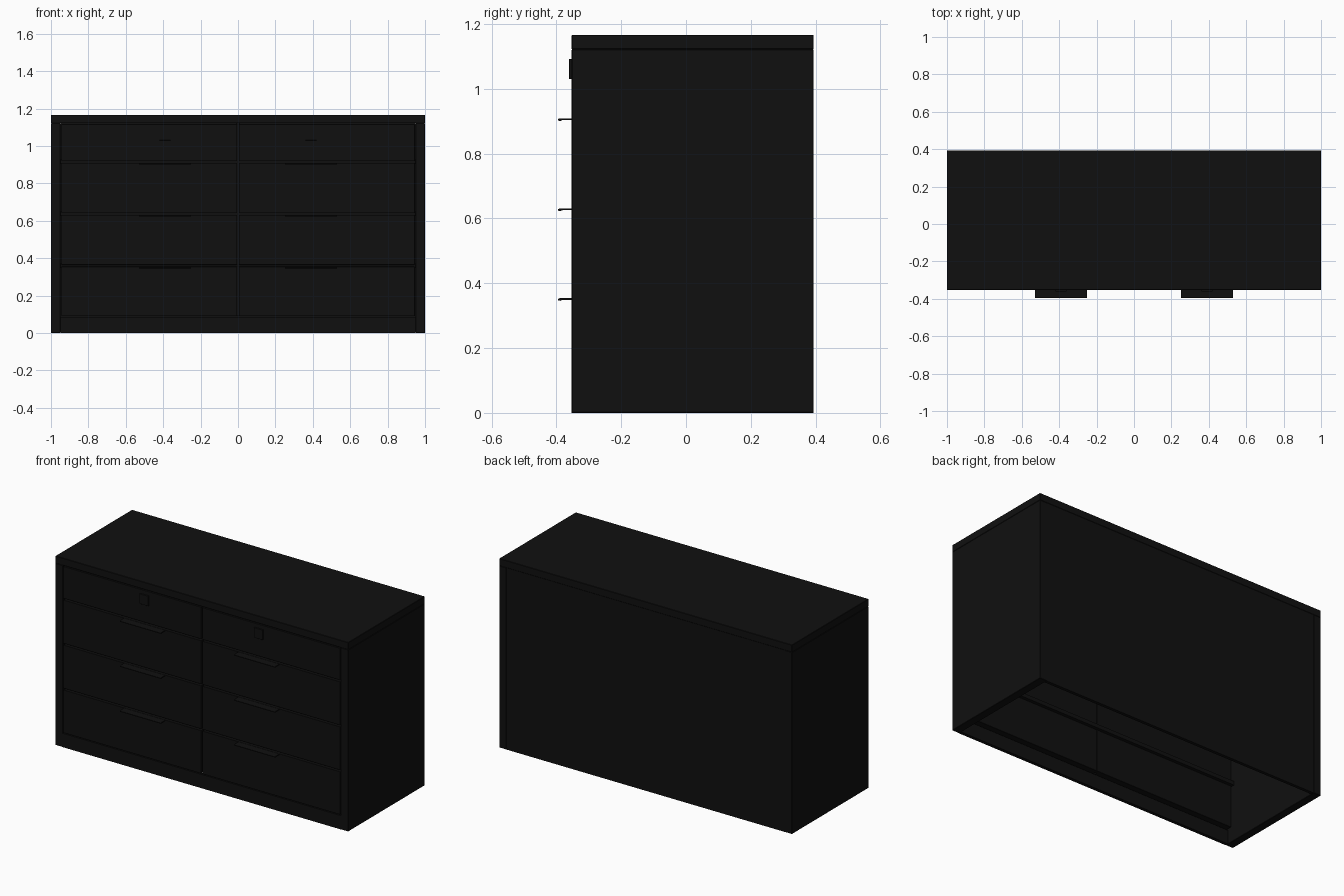
import bpy, bmesh

if "Cube" in bpy.data.objects:
    bpy.data.objects.remove(bpy.data.objects["Cube"])

# one near-black paint
black = bpy.data.materials.new("matte black")
black.diffuse_color = (0.005, 0.005, 0.005, 1)
black.use_nodes = True
black.node_tree.nodes["Principled BSDF"].inputs["Base Color"].default_value = black.diffuse_color


def finish(name, bm):
    mesh = bpy.data.meshes.new(name)
    bm.to_mesh(mesh)
    bm.free()
    mesh.materials.append(black)
    ob = bpy.data.objects.new(name, mesh)
    bpy.context.collection.objects.link(ob)
    return ob


def box(name, x, y, z, bevel=0.0):
    """Box from (min, max) pairs, with an optional chamfer."""
    bm = bmesh.new()
    bmesh.ops.create_cube(bm, size=1)
    for v in bm.verts:
        for i, (lo, hi) in enumerate((x, y, z)):
            v.co[i] = lo if v.co[i] < 0 else hi
    if bevel:
        bmesh.ops.bevel(bm, geom=bm.edges[:], offset=bevel, segments=1,
                        affect='EDGES')
    return finish(name, bm)


def extrude_x(name, profile, x0, x1):
    """Extrude a (y, z) profile along x."""
    bm = bmesh.new()
    face = bm.faces.new([bm.verts.new((x0, y, z)) for y, z in profile])
    new = bmesh.ops.extrude_face_region(bm, geom=[face])["geom"]
    for v in new:
        if isinstance(v, bmesh.types.BMVert):
            v.co.x = x1
    bmesh.ops.recalc_face_normals(bm, faces=bm.faces[:])
    return finish(name, bm)


FRONT, BACK, TOP = -0.353, 0.394, 1.167
BODY = 1.122            # top of the sides, under the top panel
SIDE = 0.95             # inner face of the sides
T = 0.05                # thickness of the fronts
GAPS = (0.36, 0.637, 0.915)

# carcass, open underneath
box("top_panel", (-1, 1), (FRONT, BACK), (BODY, TOP), 0.002)
for s, label in ((-1, "left"), (1, "right")):
    box(label + "_side", sorted((s * SIDE, s)), (FRONT, BACK), (0, BODY), 0.002)
box("back_panel", (-SIDE, SIDE), (BACK - 0.02, BACK - 0.001), (0, BODY))
box("base_rail", (-SIDE, SIDE), (FRONT, FRONT + 0.02), (0, 0.085))

# rails behind the gaps between drawers
for z in GAPS:
    box("drawer_rail", (-SIDE, SIDE), (FRONT + T - 0.02, FRONT + T + 0.02),
        (z - 0.012, z + 0.012))
box("centre_post", (-0.012, 0.012), (FRONT + T - 0.02, FRONT + T + 0.002),
    (0.09, BODY))

# drawer fronts in two columns
G = 0.005
levels = (0.085,) + GAPS + (BODY,)
for s in (-1, 1):
    for lo, hi in zip(levels, levels[1:]):
        box("drawer_front", sorted((s * G, s * (SIDE - G))),
            (FRONT, FRONT + T), (lo + G, hi - G), 0.001)

    # thin lipped pulls on the top edge of the lower drawers
    for z in GAPS:
        h = z - 0.009
        extrude_x("drawer_pull",
                  [(FRONT + 0.01, h - 0.002), (FRONT + 0.01, h + 0.003),
                   (-0.390, h + 0.003), (-0.395, h + 0.001),
                   (-0.395, h - 0.004), (-0.388, h - 0.005),
                   (-0.380, h - 0.002)],
                  s * 0.39 - 0.14, s * 0.39 + 0.14)

    # small square plate on the top drawer
    box("lock_plate", (s * 0.39 - 0.03, s * 0.39 + 0.03),
        (FRONT - 0.008, FRONT + 0.01), (1.03, 1.092), 0.001)
